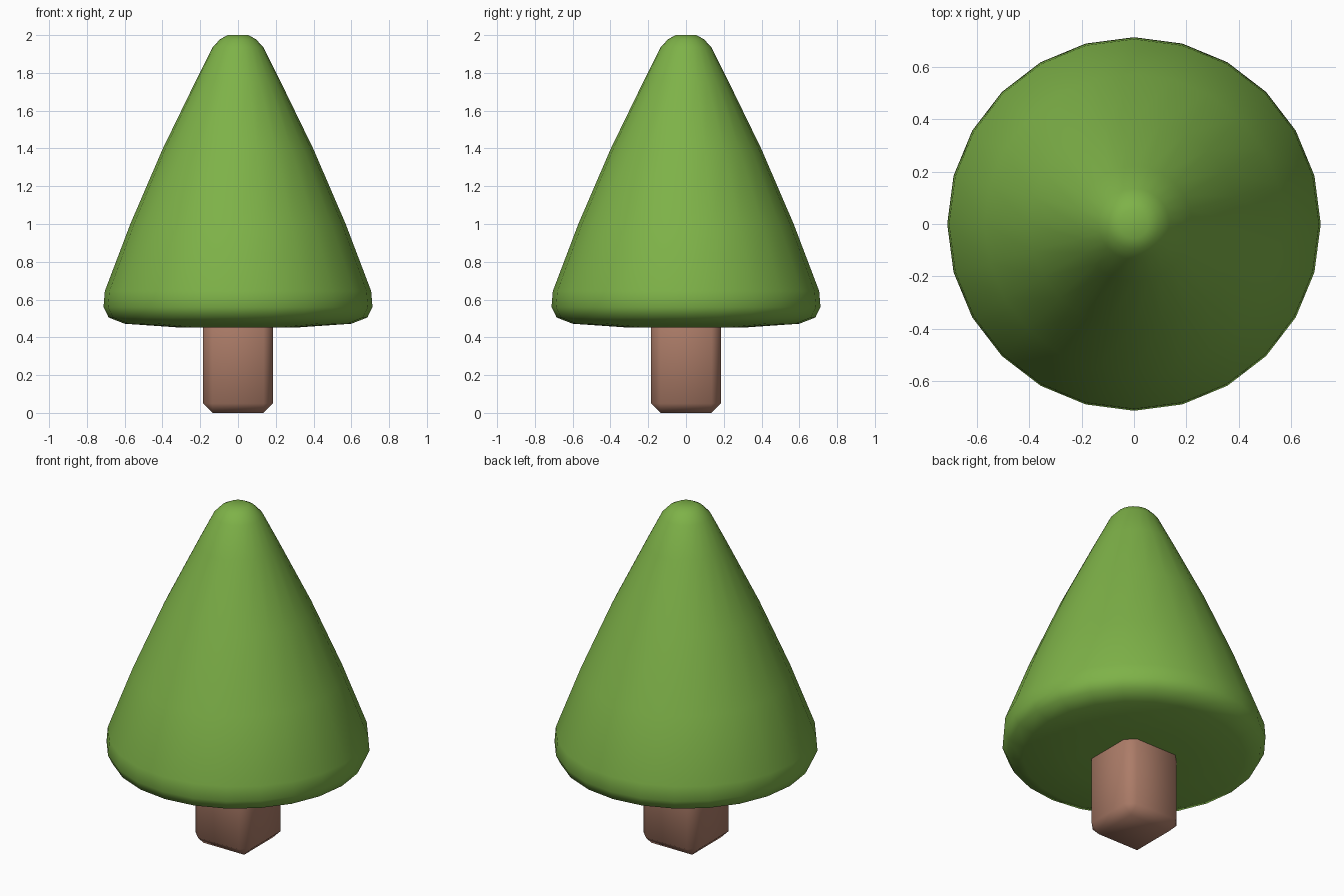
import bpy, bmesh, math

if "Cube" in bpy.data.objects:
    bpy.data.objects.remove(bpy.data.objects["Cube"])


def material(name, rgb):
    m = bpy.data.materials.new(name)
    lin = [(c / 255 / 12.92) if c < 10 else ((c / 255 + 0.055) / 1.055) ** 2.4 for c in rgb]
    m.diffuse_color = (*lin, 1)
    m.use_nodes = True
    m.node_tree.nodes["Principled BSDF"].inputs["Base Color"].default_value = m.diffuse_color
    return m


def add_object(name, bm, mat):
    bmesh.ops.recalc_face_normals(bm, faces=bm.faces)
    for f in bm.faces:
        f.smooth = True
    me = bpy.data.meshes.new(name)
    bm.to_mesh(me)
    bm.free()
    me.materials.append(mat)
    ob = bpy.data.objects.new(name, me)
    bpy.context.collection.objects.link(ob)
    return ob


green = material("leaf green", (126, 178, 72))
brown = material("bark brown", (172, 124, 104))

# Foliage: soft cone, a 24-sided lathe of (radius, height)
SIDES = 24
profile = [(0.31, 0.452), (0.60, 0.472), (0.685, 0.505), (0.712, 0.56), (0.705, 0.645),
           (0.57, 1.0), (0.40, 1.395), (0.22, 1.765), (0.135, 1.935), (0.095, 1.978), (0.055, 2.0)]
bm = bmesh.new()
rings = [[bm.verts.new((r * math.cos(2 * math.pi * i / SIDES),
                        r * math.sin(2 * math.pi * i / SIDES), z)) for i in range(SIDES)]
         for r, z in profile]
for a, b in zip(rings, rings[1:]):
    for i in range(SIDES):
        j = (i + 1) % SIDES
        bm.faces.new((a[i], a[j], b[j], b[i]))
for ring, z in ((rings[0], 0.45), (rings[-1], 2.0)):
    centre = bm.verts.new((0, 0, z))
    for i in range(SIDES):
        bm.faces.new((ring[i], ring[(i + 1) % SIDES], centre))
add_object("foliage", bm, green)

# Trunk: square post with chamfered edges, running up into the foliage
bm = bmesh.new()
bmesh.ops.create_cube(bm, size=1)
for v in bm.verts:
    v.co.x *= 0.37
    v.co.y *= 0.37
    v.co.z = (v.co.z + 0.5) * 0.65
bmesh.ops.bevel(bm, geom=bm.edges[:], offset=0.05, segments=1, affect='EDGES')
add_object("trunk", bm, brown)
